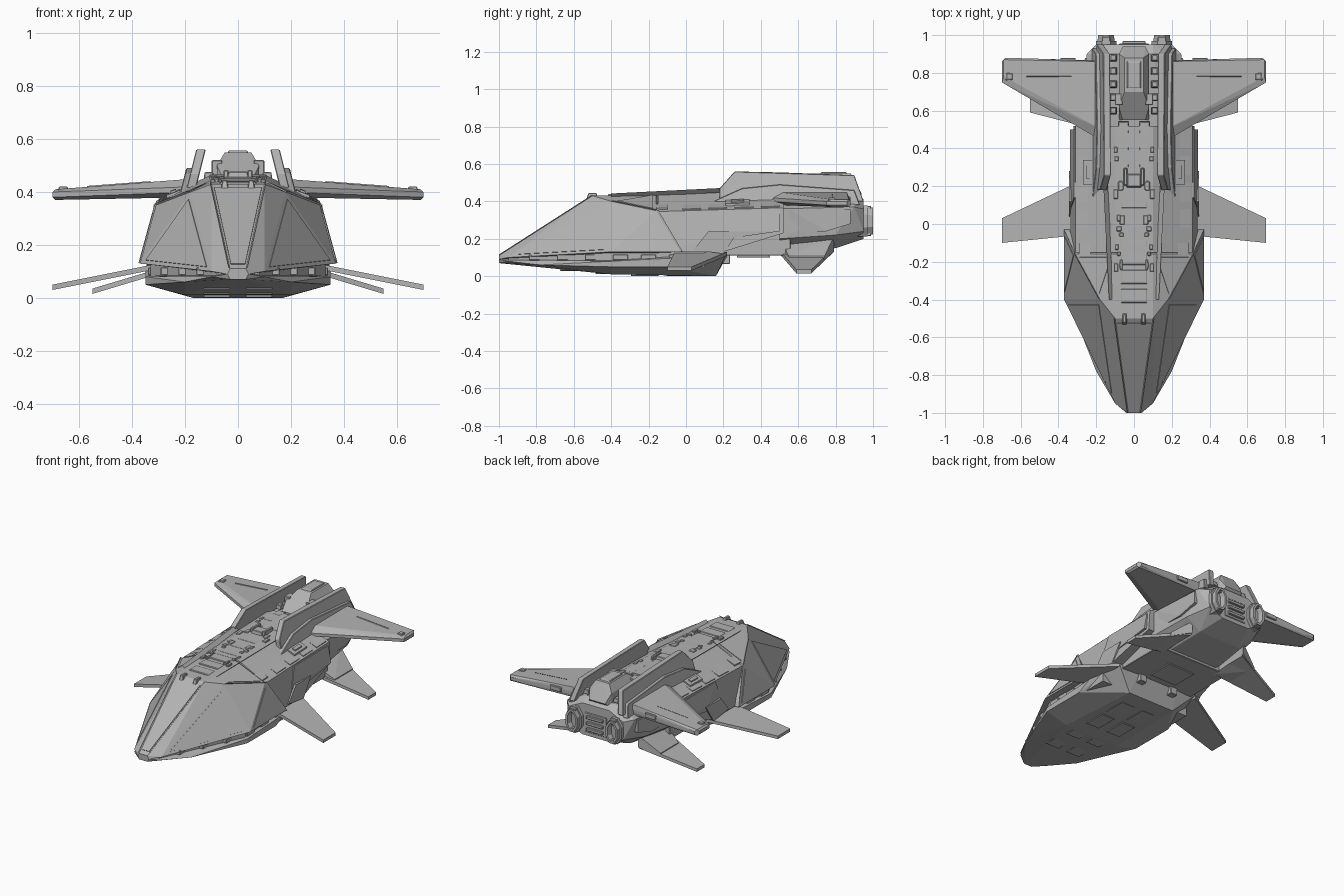
import bpy
import bmesh
import random
from math import pi
from mathutils import Matrix, Vector

cube = bpy.data.objects.get("Cube")
if cube:
    bpy.data.objects.remove(cube, do_unlink=True)
random.seed(4)

grey = bpy.data.materials.new("hull_grey")
grey.use_nodes = True
colour = (.45, .45, .45, 1)
grey.diffuse_color = colour
grey.node_tree.nodes["Principled BSDF"].inputs["Base Color"].default_value = colour


def finish(name, bm, bevel=0):
    bmesh.ops.recalc_face_normals(bm, faces=bm.faces)
    mesh = bpy.data.meshes.new(name)
    bm.to_mesh(mesh)
    bm.free()
    mesh.materials.append(grey)
    part = bpy.data.objects.new(name, mesh)
    bpy.context.scene.collection.objects.link(part)
    if bevel:
        modifier = part.modifiers.new("edge_bevel", "BEVEL")
        modifier.width = bevel
        modifier.segments = 1


def solid(name, points, pair=False, bevel=0):
    """Faceted solid around key points: one symmetric body, or a left and right pair."""
    left = [tuple(point) for point in points]
    right = [(-x, y, z) for x, y, z in left]
    bm = bmesh.new()
    for group in ([left, right] if pair else [left + right]):
        verts = [bm.verts.new(point) for point in sorted(set(group))]
        bmesh.ops.convex_hull(bm, input=verts)
    loose = [vert for vert in bm.verts if not vert.link_faces]
    bmesh.ops.delete(bm, geom=loose, context="VERTS")
    bmesh.ops.dissolve_limit(bm, angle_limit=pi / 180, verts=bm.verts, edges=bm.edges)
    finish(name, bm, bevel)


def thicken(points, offset):
    """Copy points to both sides of themselves to give a sheet or bar its thickness."""
    offset = Vector(offset)
    return [Vector(point) + offset * sign for point in points for sign in (-1, 1)]


def box(name, centre, size, pair=False, taper=1, bevel=.003):
    centre, half = Vector(centre), Vector(size) / 2
    points = []
    for i in (-1, 1):
        for j in (-1, 1):
            points.append(centre + half * Vector((i, j, -1)))
            points.append(centre + half * Vector((i * taper, j * taper, 1)))
    solid(name, points, pair, bevel)


def plate(name, corners, shrink, pair=True, lift=.004):
    """Thin panel lying on a flat facet, pulled in from the facet corners."""
    corners = [Vector(corner) for corner in corners]
    middle = sum(corners, Vector()) / len(corners)
    normal = (corners[1] - corners[0]).cross(corners[2] - corners[0]).normalized()
    inner = [corner.lerp(middle, shrink) for corner in corners]
    solid(name, thicken(inner, normal * lift), pair)


def surface(x, y):
    """Height of the upper hull: a flat deck with shoulders sloping down beside it."""
    deck = .44 + y * .03
    return deck - .04 - (x - .18) * .385 if x > .1 else deck


def fitting(name, x, y, width, length, height=.02, taper=.9):
    """Box resting on the upper hull, paired unless it is on the centre line."""
    box(name, (x, y, surface(x, y)), (width, length, height), x > 0, taper)


def shoulder_plate(name, inner, outer, front, back, lift=.006):
    """Sloping panel that follows the shoulder beside the deck."""
    corners = [(x, y, surface(x, y)) for x in (inner, outer) for y in (front, back)]
    solid(name, thicken(corners, (0, 0, lift)), True)


# Lower hull, a shallow boat with a raised stern
solid("lower_hull", [
    (.03, -1, .07), (.04, -1, .09), (.1, -.95, .08), (.2, -.78, .06),
    (.2, -.4, .01), (.35, -.4, .05), (.35, -.4, .08),
    (.35, -.1, .05), (.35, 0, .1),
    (.17, .16, 0), (.15, .22, .11), (.3, .22, .13)])

# Recessed channel between the lower hull and the shell
solid("sill_channel", [(.08, -.95, .08), (.08, -.95, .1), *thicken(
    [(.33, -.4, .1), (.33, .1, .1)], (0, 0, .05))])

# Front shell: named corners shared with the panels on it
tip = Vector((.03, -1, .11))
cheek = Vector((.1, -.95, .1))
hip = Vector((.37, -.4, .13))
heel = Vector((.37, -.03, .13))
knee = Vector((.31, -.16, .35))
brow = Vector((.18, -.4, .4))
crown = Vector((.1, -.5, .43))
spine = Vector((.1, -.16, .44))
flip = Vector((-1, 1, 1))
solid("front_shell", [tip, (.04, -1, .09), cheek, hip, heel, knee, brow, crown, spine])
plate("canopy_panel", [tip, crown, crown * flip, tip * flip], .1, pair=False)
plate("side_panel", [cheek, hip, brow], .15, lift=.003)
plate("flank_panel", [hip, heel, knee], .2)
plate("top_panel", [brow, knee, spine], .2)
solid("shell_back_trim", thicken([heel, knee], (.006, .012, .002)), True)
solid("shell_top_trim", thicken([knee, brow], (.01, .01, .004)), True)
solid("canopy_edges", thicken([tip, crown], (.006, 0, .006)), True)
for along in (.55, .62):
    foot = cheek.lerp(hip, along)
    solid("cheek_slot", thicken([foot.lerp(brow, .2), foot.lerp(brow, .55)], (.005, .01, .003)), True)

# Mid body: armoured upper part overhanging a narrower belly
mid_section = [(.31, .35), (.18, .4), (.1, .45)]
solid("mid_body", [(.34, -.15, .13), (.34, .2, .13), (.33, .27, .23), (.32, .52, .23)]
      + [(x, y, z + y * .03) for x, z in mid_section for y in (-.15, .52)])
box("belly", (0, .36, .19), (.54, .4, .16))
solid("lower_struts", thicken(
    [(.325, .04, .14), (.325, .2, .12), (.325, .28, .24), (.325, .12, .24)], (.02, 0, 0)), True)

# Stern
solid("stern", [
    (.18, .5, .12), (.28, .5, .2), (.28, .5, .36), (.18, .5, .41),
    (.15, .8, .15), (.25, .8, .22), (.25, .9, .37),
    (.18, .9, .41), (.1, .9, .44),
    (.1, .95, .2), (.2, .95, .24), (.2, .95, .36), (.1, .95, .41)])

# Raised side armour on the mid body and stern
solid("side_armour", thicken(
    [(.33, .08, .18), (.33, .25, .24), (.33, .5, .24),
     (.31, .5, .35), (.31, .14, .35)], (.008, 0, 0)), True)
solid("stern_armour", thicken(
    [(.26, .55, .24), (.26, .75, .24), (.25, .88, .28),
     (.25, .88, .36), (.27, .55, .36)], (.01, 0, 0)), True)

# Main wings: thick at the root, blunt at the tip
wing_edges = [(.17, .44, .41), (.17, .865, .41), (.7, .75, .39), (.68, .88, .39), (.7, .86, .39)]
wing_surfaces = thicken([(.17, .5, .415), (.17, .86, .415)], (0, 0, .035))
wing_surfaces += thicken([(.69, .78, .39), (.69, .87, .39)], (0, 0, .02))
solid("main_wings", thicken(wing_edges, (0, 0, .01)) + wing_surfaces, True)
box("wingtip_pods", (.66, .78, .413), (.04, .04, .016), True, .8)
solid("wing_seams", thicken([(.33, .78, .438), (.57, .78, .42)], (0, .003, .003)), True)
box("wing_hinges", (.35, .87, .41), (.08, .02, .03), True)

# Small drooping fins, front and rear; the rear pair grows from deep roots
solid("front_fins", thicken(
    [(.3, -.06, .12), (.3, .22, .12), (.7, -.1, .04), (.7, .03, .04)], (0, 0, .01)), True)
solid("rear_fins", thicken(
    [(.2, .5, .13), (.2, .78, .13), (.55, .59, .025), (.55, .67, .025)], (0, 0, .01)), True)
solid("rear_fin_roots", thicken([(.2, .51, .15), (.2, .79, .17)], (0, 0, .04))
      + thicken([(.33, .55, .095), (.33, .74, .095)], (0, 0, .012)), True)


# Inward-leaning dorsal rails and their outer fairings
def dorsal(name, profile, reach, thickness):
    leaning = [(reach - (z - .4) * .25, y, z) for y, z in profile]
    solid(name, thicken(leaning, (thickness, 0, 0)), True, .003)


dorsal("dorsal_fins", [(.18, .4), (.18, .47), (.26, .56), (.5, .555), (.9, .54), (.95, .4)], .18, .018)
dorsal("fin_fairings", [(.1, .38), (.3, .47), (.5, .49), (.9, .46), (.93, .38)], .2, .018)
solid("deck_rails", thicken([(.12, -.4, .43), (.15, .2, .46)], (.012, 0, .012)), True)

# Dorsal power unit between the rails
solid("dorsal_unit", [
    (.08, .55, .4), (.06, .55, .46), (.08, .9, .4), (.08, .62, .5),
    (.08, .9, .5), (.05, .7, .55), (.05, .88, .55), (.06, .94, .44)])
box("dorsal_hatch", (0, .79, .55), (.08, .15, .012), taper=.9)
box("dorsal_intakes", (.08, .66, .49), (.04, .06, .06), True)
for step in range(5):
    box("dorsal_rib", (.11, .6 + step * .07, .46), (.04, .04, .03), True, .8)

# Engines: eight-sided housings with sunken nozzles
bm = bmesh.new()
for side in (-1, 1):
    place = Matrix.Translation((side * .148, .92, .295)) @ Matrix.Diagonal((.65, 1, 1, 1))
    turn = Matrix.Rotation(-pi / 2, 4, "X") @ Matrix.Rotation(pi / 8, 4, "Z")
    made = bmesh.ops.create_cone(bm, cap_ends=True, segments=8, radius1=.09, radius2=.09,
                                 depth=.1, matrix=place @ turn)
    bm.normal_update()
    faces = {face for vert in made["verts"] for face in vert.link_faces}
    rear = max(faces, key=lambda face: face.calc_center_median().y)
    for inset, push in ((.01, 0), (.002, .03), (.015, 0), (.01, -.03)):
        bmesh.ops.inset_region(bm, faces=[rear], thickness=inset, depth=push)
finish("engines", bm)
for z in (.23, .36):
    box("engine_clamp", (.148, .97, z), (.045, .04, .03), True)
box("stern_panel", (0, .94, .29), (.16, .03, .13))
for step in range(3):
    box("stern_louvre", (0, .96, .25 + step * .04), (.12, .02, .02))
box("stern_bracket", (0, .92, .39), (.22, .05, .05), taper=.8)

# Vents along the sill channel, following its outline
for step in range(6):
    y = -.8 + step * .15
    reach = min(.33, .08 + (y + .95) * .45)
    box("sill_vent", (reach - .01, y, .1), (.04, .08, .03), True)

# Deck: spine panels, hatches and equipment
for step in range(6):
    fitting("deck_panel", 0, -.38 + step * .1, .15, .08)
for step in range(3):
    fitting("deck_hatch", .055, .33 + step * .09, .06, .07)
fitting("deck_turret", 0, .23, .1, .09, .06, .7)
fitting("deck_turret_arms", .045, .25, .02, .1, .07)
fitting("deck_sensors", .05, -.5, .03, .07, .04, .6)
for step in range(14):
    fitting("deck_detail", random.uniform(.06, .1), random.uniform(-.3, .5),
            random.uniform(.01, .03), random.uniform(.02, .06), .03)

# Shoulder panels and pods on the sloping sides of the mid body
for step in range(4):
    front = -.02 + step * .14
    shoulder_plate("shoulder_panel", .2, .3, front, front + .1)
shoulder_plate("shoulder_pod", .22, .27, .21, .34, .016)
shoulder_plate("shoulder_pod_cap", .235, .255, .24, .31, .024)
shoulder_plate("shoulder_hatch", .23, .29, -.16, -.1, .01)

# Belly plates, hatch and skids
for step in range(4):
    y = -.6 + step * .19
    box("belly_panel", (.08, y, max(.006, -.02 - y * .09)), (.1, .15, .01), True)
box("belly_hatch", (0, .36, .11), (.2, .18, .02), taper=.9)
box("belly_skids", (.12, .2, .09), (.05, .07, .05), True)
